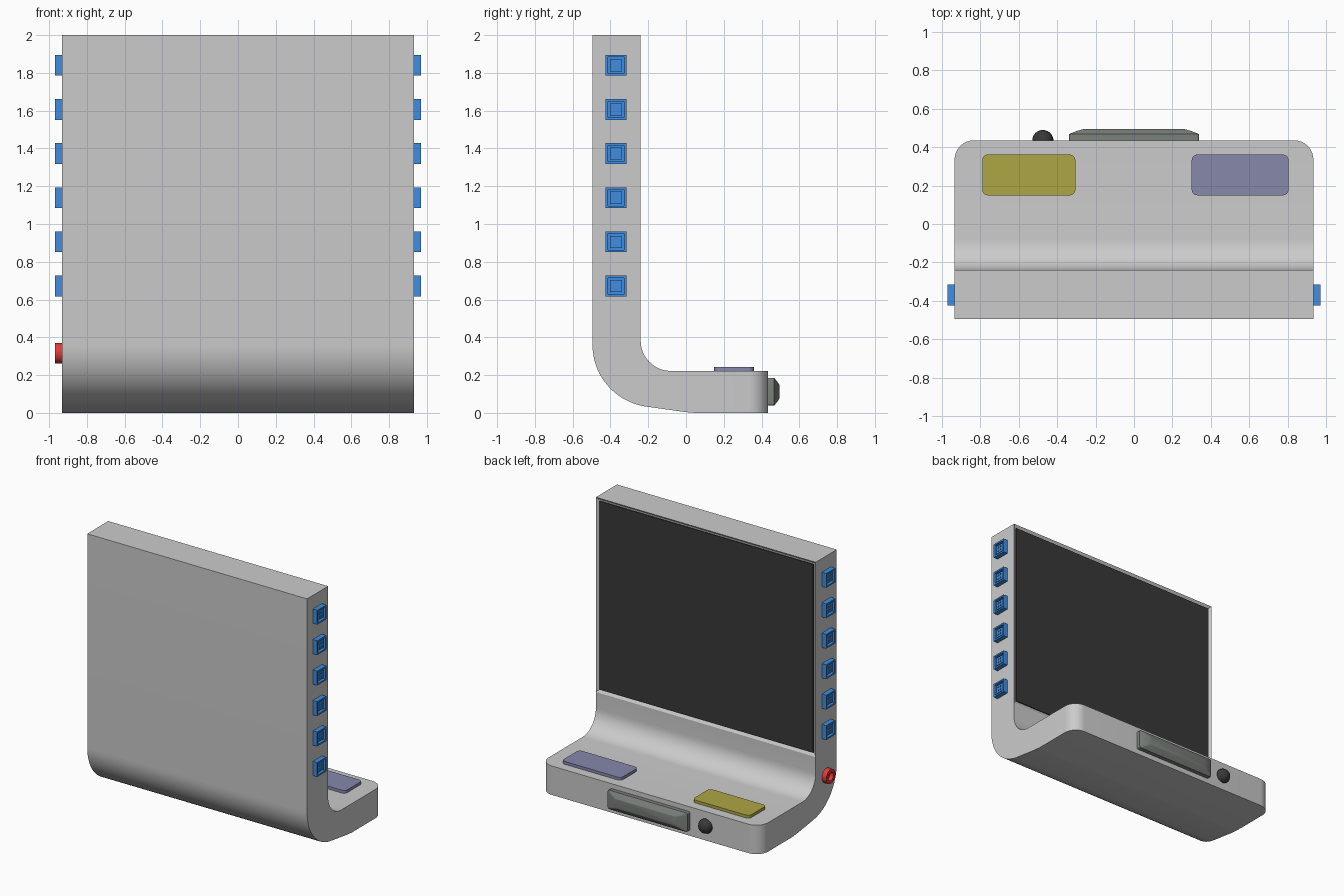
import bpy, bmesh
from math import sin, cos, pi, radians
from mathutils import Matrix, Vector

if "Cube" in bpy.data.objects:
    bpy.data.objects.remove(bpy.data.objects["Cube"])


def material(name, rgb):
    m = bpy.data.materials.new(name)
    m.diffuse_color = (*rgb, 1)
    m.use_nodes = True
    m.node_tree.nodes["Principled BSDF"].inputs["Base Color"].default_value = m.diffuse_color
    return m


BLUE = material("blue", (0.05, 0.27, 0.75))
RED = material("red", (0.8, 0.04, 0.04))
BLACK = material("black", (0.04, 0.04, 0.04))
CHARCOAL = material("charcoal", (0.2, 0.22, 0.2))
OLIVE = material("olive", (0.42, 0.38, 0.06))
NAVY = material("navy", (0.24, 0.25, 0.41))


def finish(bm, name, mat=None):
    bmesh.ops.recalc_face_normals(bm, faces=bm.faces)
    me = bpy.data.meshes.new(name)
    bm.to_mesh(me)
    bm.free()
    ob = bpy.data.objects.new(name, me)
    bpy.context.collection.objects.link(ob)
    if mat:
        me.materials.append(mat)
    bpy.ops.object.select_all(action='DESELECT')
    ob.select_set(True)
    bpy.context.view_layer.objects.active = ob
    bpy.ops.object.shade_smooth_by_angle(angle=radians(25))
    return ob


def rounded_rect(hu, hv, r, seg):
    """Outline of a rectangle with half sizes hu, hv and corner radius r."""
    if r == 0:
        return [(hu, hv), (-hu, hv), (-hu, -hv), (hu, -hv)]
    pts = []
    for k, (su, sv) in enumerate([(1, 1), (-1, 1), (-1, -1), (1, -1)]):
        # full circles must not repeat the point shared by two corners
        for i in range(seg + (hu > r or hv > r)):
            a = (k + i / seg) * pi / 2
            pts.append((su * (hu - r) + r * cos(a), sv * (hv - r) + r * sin(a)))
    return pts


def add_loft(bm, rings, centre=(0, 0), seg=6):
    """Bridge rings of (half u, half v, corner radius, height), capped at both ends."""
    loops = [[bm.verts.new((centre[0] + u, centre[1] + v, d))
              for u, v in rounded_rect(hu, hv, r, seg)] for hu, hv, r, d in rings]
    n = len(loops[0])
    for a, b in zip(loops, loops[1:]):
        for i in range(n):
            j = (i + 1) % n
            bm.faces.new((a[i], a[j], b[j], b[i]))
    bm.faces.new(loops[0])
    bm.faces.new(loops[-1])


def place(ob, loc, normal):
    """Point the loft's height along the normal."""
    n = Vector(normal)
    up = Vector((0, 1, 0)) if abs(n.z) > 0.5 else Vector((0, 0, 1))
    u = up.cross(n)
    ob.matrix_world = Matrix.Translation(loc) @ Matrix((u, up, n)).transposed().to_4x4()


def loft(name, rings, loc, normal, mat, seg=6):
    bm = bmesh.new()
    add_loft(bm, rings, seg=seg)
    ob = finish(bm, name, mat)
    place(ob, loc, normal)
    return ob


# Body: bent slab profile swept across x
W = 0.933
profile = [(-0.495, 2.0)]
for i in range(17):
    a = pi + i / 16 * radians(81)
    profile.append((-0.165 + 0.33 * cos(a), 0.36 + 0.33 * sin(a)))
profile += [(0.0, 0.004), (0.05, 0.0), (0.435, 0.0), (0.435, 0.222)]
for i in range(13):
    a = 1.5 * pi - i / 12 * pi / 2
    profile.append((-0.08 + 0.16 * cos(a), 0.382 + 0.16 * sin(a)))
profile += [(-0.24, 0.505), (-0.24, 2.0)]
bm = bmesh.new()
side = bm.faces.new([bm.verts.new((-W, y, z)) for y, z in profile])
ext = bmesh.ops.extrude_face_region(bm, geom=[side])
bmesh.ops.translate(bm, vec=(2 * W, 0, 0),
                    verts=[g for g in ext["geom"] if isinstance(g, bmesh.types.BMVert)])
bmesh.ops.recalc_face_normals(bm, faces=bm.faces)
# Rounded vertical corners of the base
corners = [e for e in bm.edges if all(abs(v.co.y - 0.435) < 1e-4 for v in e.verts)
           and abs(e.verts[0].co.x - e.verts[1].co.x) < 1e-4]
bmesh.ops.bevel(bm, geom=corners, offset=0.1, segments=8, profile=0.5, affect='EDGES')
# Shallow recess that holds the screen
wall = [f for f in bm.faces if f.normal.y > 0.99
        and abs(f.calc_center_median().z - 1.2525) < 0.01]
bmesh.ops.inset_region(bm, faces=wall, thickness=0.025)
for v in wall[0].verts:
    v.co.y -= 0.012
finish(bm, "body")

# Screen
loft("screen", [(0.908, 0.7225, 0, 0), (0.908, 0.7225, 0, 0.008)],
     (0, -0.252, 1.2525), (0, 1, 0), BLACK)

# Side ports: socket frame, raised core and four pins, sharing one mesh
bm = bmesh.new()
h = 0.055
add_loft(bm, [(h, h, 0, 0), (h, h, 0, 0.037), (0.043, 0.043, 0, 0.037),
              (0.043, 0.043, 0, 0.01), (0.032, 0.032, 0, 0.01), (0.032, 0.032, 0, 0.028)])
for u in (-0.013, 0.013):
    for v in (-0.013, 0.013):
        add_loft(bm, [(0.005, 0.005, 0, 0.027), (0.005, 0.005, 0, 0.033)], (u, v))
port = finish(bm, "port", BLUE)
for sx, label in ((-1, "left"), (1, "right")):
    for i in range(6):
        ob = port.copy()
        ob.name = f"{label}_port_{i + 1}"
        bpy.context.collection.objects.link(ob)
        place(ob, (sx * W, -0.37, 0.672 + i * 0.2336), (sx, 0, 0))
bpy.data.objects.remove(port)

# Round power socket on the left
loft("power_socket", [(r, r, r, d) for r, d in
                      ((0.055, 0), (0.055, 0.037), (0.032, 0.037), (0.032, 0.006))],
     (-W, -0.37, 0.316), (-1, 0, 0), RED, seg=8)

# Push buttons on the base
for name, x, hu, mat in (("reboot_button", -0.547, 0.242, OLIVE),
                         ("code_button", 0.552, 0.252, NAVY)):
    loft(name, [(hu, 0.106, 0.03, -0.005), (hu, 0.106, 0.03, 0.022)],
         (x, 0.255, 0.222), (0, 0, 1), mat)

# Sensor bar with sloped rim on the base edge
loft("sensor_bar", [(0.338, 0.073, 0.012, -0.005), (0.338, 0.073, 0.012, 0.032),
                    (0.30, 0.054, 0.012, 0.048), (0.258, 0.035, 0.012, 0.06)],
     (0, 0.435, 0.112), (0, 1, 0), CHARCOAL)

# Domed sensor beside the bar
R = 0.055
loft("dome_sensor", [(R * cos(a), R * cos(a), R * cos(a), R * sin(a))
                     for a in [i * radians(84) / 8 for i in range(9)]],
     (-0.474, 0.434, 0.112), (0, 1, 0), BLACK, seg=6)
